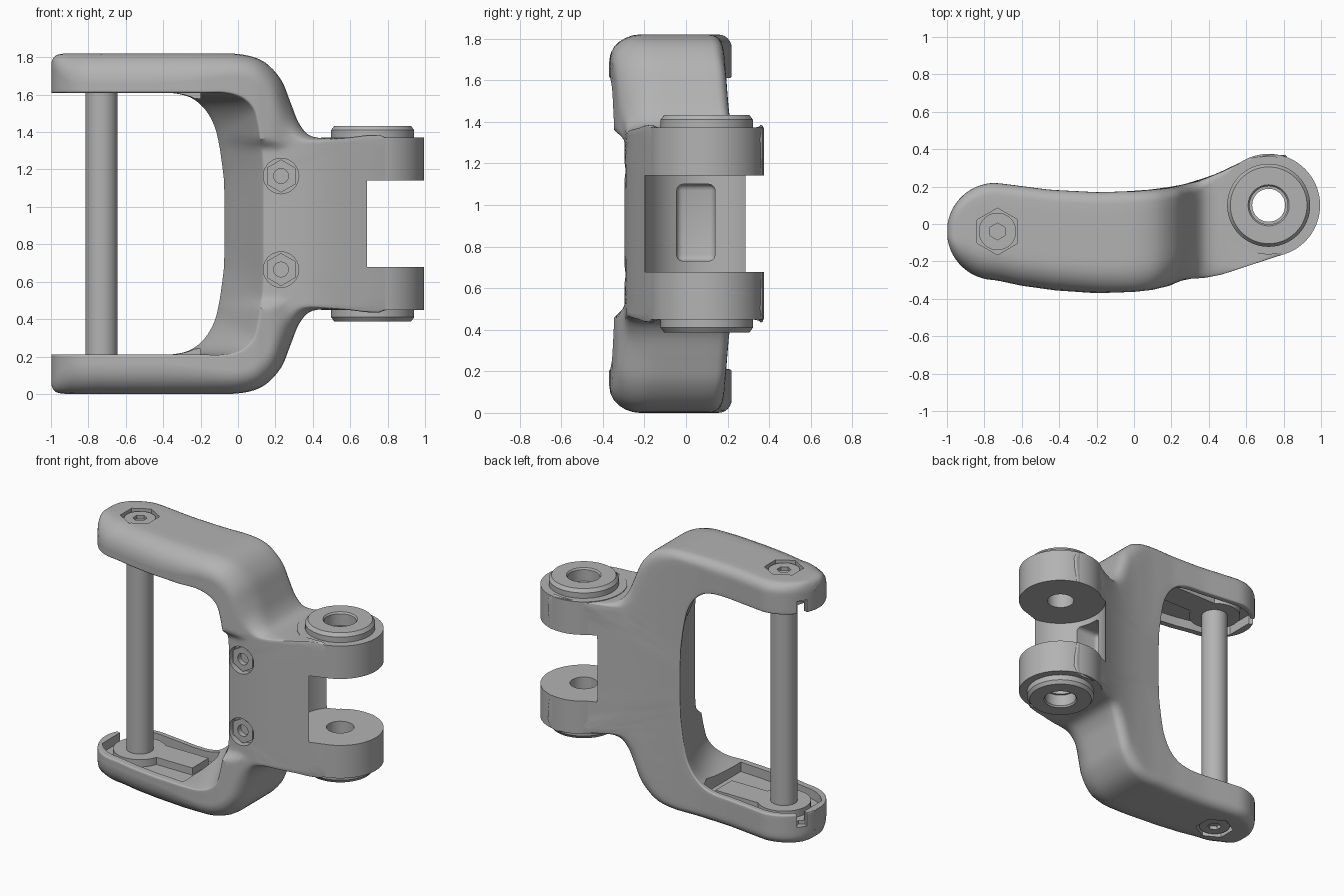
import bpy, bmesh, math
from mathutils import Matrix, Vector

cube = bpy.data.objects.get("Cube")
if cube:
    bpy.data.objects.remove(cube, do_unlink=True)

TOP = 1.82
LUG = (0.72, 0.1)
PIN = (-0.73, -0.04)
GAP = 0.678

metal = bpy.data.materials.new("grey metal")
metal.use_nodes = True
metal.diffuse_color = (0.45, 0.45, 0.45, 1)
metal.node_tree.nodes["Principled BSDF"].inputs["Base Color"].default_value = (0.45, 0.45, 0.45, 1)


def finish(name, bm):
    bmesh.ops.recalc_face_normals(bm, faces=bm.faces[:])
    mesh = bpy.data.meshes.new(name)
    bm.to_mesh(mesh)
    bm.free()
    mesh.materials.append(metal)
    obj = bpy.data.objects.new(name, mesh)
    bpy.context.collection.objects.link(obj)
    return obj


def loft(name, loops, closed=False):
    bm = bmesh.new()
    rings = [[bm.verts.new(p) for p in loop] for loop in loops]
    n = len(rings[0])
    pairs = list(zip(rings, rings[1:]))
    if closed:
        pairs.append((rings[-1], rings[0]))
    else:
        bm.faces.new(rings[0])
        bm.faces.new(rings[-1])
    for a, b in pairs:
        for i in range(n):
            j = (i + 1) % n
            bm.faces.new((a[i], a[j], b[j], b[i]))
    return finish(name, bm)


def cylinder(name, xy, radius, z0, z1, sides=48):
    bm = bmesh.new()
    place = Matrix.Translation((*xy, (z0 + z1) / 2))
    bmesh.ops.create_cone(bm, cap_ends=True, segments=sides, radius1=radius,
                          radius2=radius, depth=abs(z1 - z0), matrix=place)
    return finish(name, bm)


def front_cylinder(name, x, z, radius, y0, y1, sides):
    bm = bmesh.new()
    place = Matrix.Translation((x, (y0 + y1) / 2, z)) @ Matrix.Rotation(math.pi / 2, 4, 'X')
    bmesh.ops.create_cone(bm, cap_ends=True, segments=sides, radius1=radius,
                          radius2=radius, depth=y1 - y0, matrix=place)
    return finish(name, bm)


def box(name, lo, hi, bevel=0):
    lo, hi = Vector(lo), Vector(hi)
    bm = bmesh.new()
    size = [abs(d) for d in hi - lo]
    bmesh.ops.create_cube(bm, size=1, matrix=Matrix.Translation((lo + hi) / 2) @ Matrix.Diagonal((*size, 1)))
    if bevel:
        bmesh.ops.bevel(bm, geom=bm.edges[:], offset=bevel, segments=3, profile=0.5, affect='EDGES')
    return finish(name, bm)


def cut(obj, cutter):
    mod = obj.modifiers.new("cut", 'BOOLEAN')
    mod.operation, mod.solver, mod.object = 'DIFFERENCE', 'EXACT', cutter
    graph = bpy.context.evaluated_depsgraph_get()
    mesh = bpy.data.meshes.new_from_object(obj.evaluated_get(graph))
    obj.modifiers.clear()
    obj.data = mesh
    bpy.data.objects.remove(cutter, do_unlink=True)


# Plan outline: front and back edge of the body as a function of x
FRONT = [(-0.74, -0.3), (-0.6, -0.33), (-0.42, -0.355), (-0.2, -0.37), (0, -0.363), (0.1, -0.352),
         (0.19, -0.33), (0.27, -0.295), (0.38, -0.288), (0.47, -0.27), (0.72, -0.188), (0.9, -0.13)]
BACK = [(-0.74, 0.22), (-0.62, 0.205), (-0.45, 0.183), (-0.2, 0.17), (0, 0.175), (0.18, 0.193),
        (0.35, 0.23), (0.5, 0.292), (0.6, 0.345), (0.72, 0.37), (0.9, 0.37)]


def edge(table, x):
    if x < -0.74:
        half = math.sqrt(max(0.26 ** 2 - (x + 0.74) ** 2, 0.002))
        return -0.04 + (half if table is BACK else -half)
    for (x0, y0), (x1, y1) in zip(table, table[1:]):
        if x <= x1:
            return y0 + (y1 - y0) * (x - x0) / (x1 - x0)
    return table[-1][1]


def front_edge(x, z):
    t = min(max((min(z, TOP - z) - 0.4) / 0.12, 0), 1)
    return max(edge(FRONT, x), -0.4 + 0.105 * t * t * (3 - 2 * t))


# Body stations: outer point, inner front point, inner back point (each x, z)
arm = [(-0.998, 0.05), (-0.985, 0.02), (-0.95, 0.003), (-0.87, 0), (-0.75, 0), (-0.6, 0), (-0.42, 0)]
half = [(x, z, x, 0.21, x, 0.21) for x, z in arm] + [
    (-0.15, 0, -0.2, 0.21, -0.33, 0.215), (0.02, 0.005, -0.07, 0.21, -0.25, 0.24),
    (0.14, 0.045, 0.02, 0.235, -0.18, 0.3), (0.23, 0.14, 0.08, 0.29, -0.13, 0.39),
    (0.28, 0.26, 0.105, 0.37, -0.105, 0.49), (0.33, 0.38, 0.12, 0.46, -0.09, 0.59),
    (0.4, 0.445, 0.13, 0.54, -0.08, 0.67), (0.55, 0.452, 0.135, 0.62, -0.077, 0.74),
    (0.8, 0.452, 0.135, 0.7, -0.075, 0.8), (0.8, 0.7, 0.135, 0.8, -0.075, 0.85),
    (0.8, 0.91, 0.135, 0.91, -0.075, 0.91)]
stations = half + [tuple(TOP - c if i % 2 else c for i, c in enumerate(s)) for s in half[-2::-1]]


def smooth_path(pts, steps):
    out = []
    for i in range(len(pts) - 1):
        p0, p1, p2, p3 = pts[max(i - 1, 0)], pts[i], pts[i + 1], pts[min(i + 2, len(pts) - 1)]
        for k in range(steps):
            t = k / steps
            out.append([b + t * ((c - a) + t * ((2 * a - 5 * b + 4 * c - d) + t * (3 * b - a - 3 * c + d))) / 2
                        for a, b, c, d in zip(p0, p1, p2, p3)])
    return out + [list(pts[-1])]


def section(s):
    outer, f, b = Vector(s[0:2]), Vector(s[2:4]), Vector(s[4:6])
    length = (outer - (f + b) / 2).length
    width = edge(BACK, outer.x) - front_edge(*outer)
    # Soft outer edges on the arms, tighter ones where the neck meets the lugs
    tight = min(max((outer.x - 0.3) / 0.25, 0), 1)
    soft = [0.15 - 0.135 * tight, 0.012, 0.012, 0.065 - 0.05 * tight]
    ring = []
    for k, (cu, cv) in enumerate([(0, 0), (1, 0), (1, 1), (0, 1)]):
        r = min(soft[k], width * 0.35, length * 0.75)
        for i in range(7):
            a = math.pi * (1 + k / 2 + i / 12)
            ring.append(((length - r if cu else r) + r * math.cos(a),
                         (width - r if cv else r) + r * math.sin(a)))
    points = []
    for i, p in enumerate(ring):
        q = ring[(i + 1) % len(ring)]
        for k in range(6 if i % 7 == 6 else 1):
            u = (p[0] + (q[0] - p[0]) * k / 6) / length
            v = (p[1] + (q[1] - p[1]) * k / 6) / width
            x, z = outer.lerp(f.lerp(b, v), u)
            y0 = front_edge(x, z)
            points.append((x, y0 + (edge(BACK, x) - y0) * v, z))
    return points


body = loft("bracket_body", [section(s) for s in smooth_path(stations, 4)])

# Room for the lugs, the gap between them and the slot in the web
cut(body, cylinder("lug_room", LUG, 0.26, 0.3, 1.5, 64))
cut(body, cylinder("gap_room", LUG, 0.3, GAP, TOP - GAP, 64))
cut(body, box("web_slot", (0.28, -0.045, 0.73), (0.6, 0.14, 1.1), 0.03))

# Front bolts
for side, z in (("lower", 0.665), ("upper", 1.165)):
    cut(body, front_cylinder("bolt_room", 0.23, z, 0.095, -0.5, -0.24, 24))
    nut = front_cylinder(side + "_front_nut", 0.23, z, 0.088, -0.275, -0.2, 6)
    cut(nut, front_cylinder("nut_hole", 0.23, z, 0.04, -0.4, -0.24, 16))

# Lug turned around the hinge axis: radius and distance from the gap
LUG_PROFILE = [(0.088, 0), (0.275, 0), (0.275, 0.23), (0.222, 0.23), (0.222, 0.268),
               (0.205, 0.291), (0.11, 0.291), (0.102, 0.28), (0.102, 0.2), (0.088, 0.2)]

for side in ("lower", "upper"):
    def level(z):
        return z if side == "lower" else TOP - z

    rings = []
    for i in range(64):
        a = math.tau * i / 64
        rings.append([(LUG[0] + r * math.cos(a), LUG[1] + r * math.sin(a), level(GAP - h))
                      for r, h in LUG_PROFILE])
    loft(side + "_lug", rings, closed=True)

    # Tray sunk into the inner face of the arm, with a notch in its rounded end
    xs = [-0.95 + 0.05 * i for i in range(16)]
    rim = [(x, edge(FRONT, x) + 0.05) for x in xs] + [(x, edge(BACK, x) - 0.04) for x in reversed(xs)]
    cut(body, loft("tray_room", [[(x, y, level(z)) for x, y in rim] for z in (0.145, 0.24)]))
    cut(body, cylinder("notch_room", (-0.955, 0.09), 0.04, level(0.12), level(0.3), 6))
    cylinder(side + "_pin_seat", PIN, 0.17, level(0.12), level(0.195))
    box(side + "_tray_bar", (-0.7, -0.09, level(0.12)), (-0.29, 0.09, level(0.195)))

    # Pin bolt set in a hexagonal recess
    cut(body, cylinder("hex_room", PIN, 0.125, level(-0.1), level(0.04), 6))
    head = cylinder(side + "_pin_bolt", PIN, 0.1, level(0.015), level(0.1))
    cut(head, cylinder("hex_socket", PIN, 0.045, level(-0.1), level(0.05), 6))

# Cross pin
cylinder("cross_pin", PIN, 0.086, 0.11, TOP - 0.11)

# Smooth shading with sharp edges kept
for obj in bpy.context.scene.objects:
    obj.select_set(obj.type == 'MESH')
    if obj.type == 'MESH':
        bpy.context.view_layer.objects.active = obj
bpy.ops.object.shade_smooth_by_angle(angle=math.radians(32))
